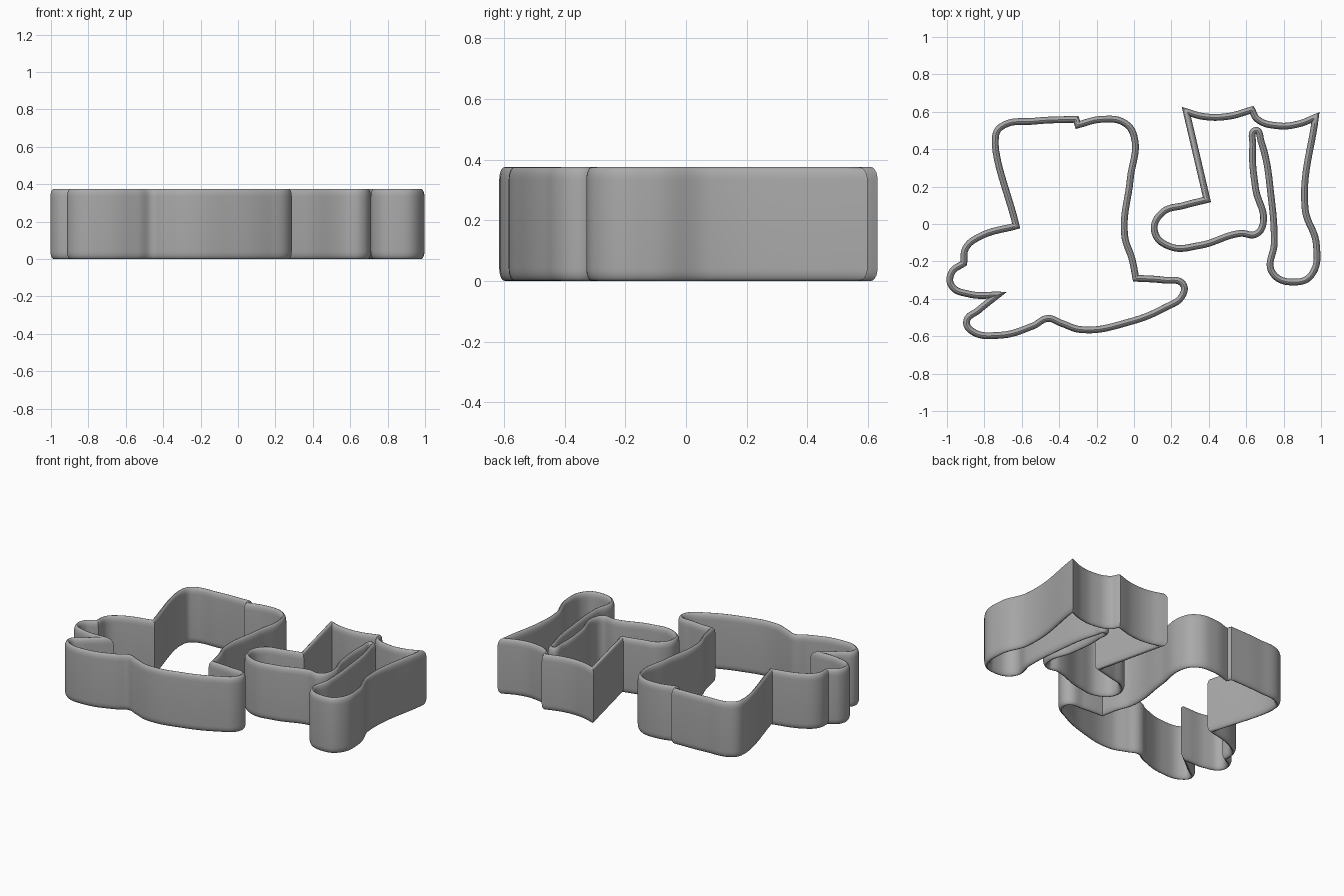
import bpy
import math

cube = bpy.data.objects.get("Cube")
if cube:
    bpy.data.objects.remove(cube, do_unlink=True)

HEIGHT = 0.375      # full wall height
HALF_WALL = 0.018   # half of the wall thickness
RIM_STRETCH = 2.3   # rounded rims are taller than they are wide

# One plain grey for both cutters
grey = bpy.data.materials.new("grey plastic")
grey.use_nodes = True
grey.diffuse_color = (0.4, 0.4, 0.4, 1)
grey.node_tree.nodes["Principled BSDF"].inputs["Base Color"].default_value = (0.4, 0.4, 0.4, 1)


def wall_ring(name, runs):
    """Closed wall along an outline; every run begins at a sharp corner."""
    curve = bpy.data.curves.new(name, "CURVE")
    curve.dimensions = "2D"
    curve.fill_mode = "NONE"
    curve.resolution_u = 10
    curve.bevel_depth = HALF_WALL
    curve.bevel_resolution = 4
    curve.extrude = HEIGHT / 2 / RIM_STRETCH - HALF_WALL

    spline = curve.splines.new("BEZIER")
    spline.use_cyclic_u = True
    spline.bezier_points.add(sum(len(run) for run in runs) - 1)
    points = iter(spline.bezier_points)
    for run in runs:
        for index, (x, y) in enumerate(run):
            point = next(points)
            point.co = (x, y, 0)
            kind = "VECTOR" if index == 0 else "AUTO"
            point.handle_left_type = point.handle_right_type = kind

    ring = bpy.data.objects.new(name, curve)
    bpy.context.collection.objects.link(ring)
    ring.scale.z = RIM_STRETCH
    ring.location.z = HEIGHT / 2

    # Turn the curve into a mesh with smooth walls and crisp corners
    bpy.ops.object.select_all(action="DESELECT")
    ring.select_set(True)
    bpy.context.view_layer.objects.active = ring
    bpy.ops.object.convert(target="MESH")
    ring = bpy.context.object
    bpy.ops.object.transform_apply(location=True, rotation=False, scale=True)
    ring.data.materials.clear()
    ring.data.materials.append(grey)
    bpy.ops.object.shade_smooth_by_angle(angle=math.radians(35))
    return ring


# Wide boot with a pointed shoe and a rounded, lobed toe
wall_ring("wide_boot_wall", [
    # ankle, shaft and left half of the cuff
    [(-0.63, -0.01), (-0.74, 0.47), (-0.71, 0.52), (-0.53, 0.55)],
    # notch in the cuff
    [(-0.31, 0.56)],
    # right half of the cuff and the back of the shaft
    [(-0.30, 0.53), (-0.17, 0.56), (-0.05, 0.54), (0.0, 0.47),
     (-0.02, 0.24), (-0.05, -0.06), (-0.01, -0.19)],
    # pointed shoe and sole
    [(0.01, -0.29), (0.16, -0.30), (0.26, -0.32), (0.26, -0.38),
     (0.16, -0.45), (-0.03, -0.525), (-0.28, -0.565), (-0.39, -0.53),
     (-0.46, -0.505), (-0.54, -0.545), (-0.72, -0.595), (-0.87, -0.57),
     (-0.895, -0.52), (-0.83, -0.46)],
    # lower toe lobe
    [(-0.73, -0.38), (-0.88, -0.375), (-0.975, -0.33), (-0.975, -0.26)],
    # upper toe lobe
    [(-0.91, -0.21), (-0.9, -0.13), (-0.83, -0.07)],
])

# Joined pair of slim boots
wall_ring("boot_pair_wall", [
    # left part of the cuff
    [(0.28, 0.6), (0.37, 0.575), (0.5, 0.575)],
    # right part of the cuff
    [(0.63, 0.61), (0.66, 0.56), (0.77, 0.525), (0.88, 0.535)],
    # outer side, hanging foot, gap between the legs, and the other foot
    [(0.97, 0.57), (0.915, 0.08), (0.975, -0.11), (0.95, -0.27),
     (0.87, -0.31), (0.74, -0.26), (0.75, -0.1), (0.735, 0.13),
     (0.68, 0.44), (0.65, 0.5), (0.635, 0.42), (0.65, 0.19),
     (0.69, 0.0), (0.65, -0.055), (0.57, -0.05), (0.35, -0.115),
     (0.19, -0.12), (0.11, -0.04), (0.15, 0.06), (0.27, 0.1)],
    # ankle
    [(0.39, 0.13)],
])
